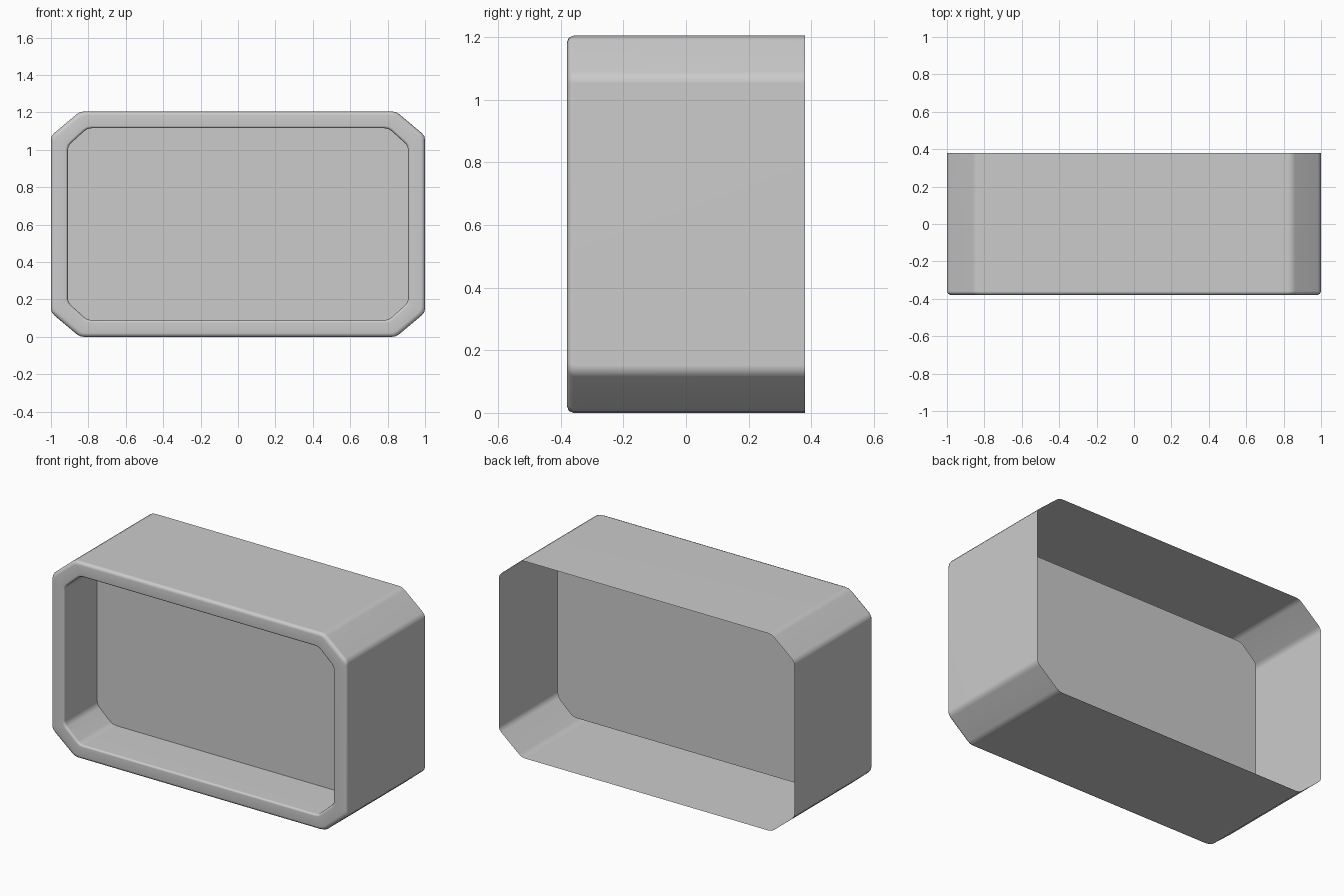
import bpy, bmesh, math
from mathutils import Vector

if "Cube" in bpy.data.objects:
    bpy.data.objects.remove(bpy.data.objects["Cube"])

MID_Z = 0.6025
R = 0.022  # softening of each octagon corner


def octagon(hx, hz, cx, cz):
    """Rectangle with cut corners, each corner softened; anticlockwise from the front."""
    base = [(hx, -hz + cz), (hx, hz - cz), (hx - cx, hz), (-hx + cx, hz),
            (-hx, hz - cz), (-hx, -hz + cz), (-hx + cx, -hz), (hx - cx, -hz)]
    base = [Vector(p) for p in base]
    pts = []
    for i, p in enumerate(base):
        a = p + (base[i - 1] - p).normalized() * R
        b = p + (base[(i + 1) % 8] - p).normalized() * R
        mid = a * 0.25 + p * 0.5 + b * 0.25
        pts += [a, mid, b]
    return pts


def outer(inset):
    return octagon(1 - inset, MID_Z - inset, 0.155 - 0.3 * inset, 0.13 - 0.3 * inset)


def inner(grow):
    return octagon(0.91 + grow, 0.513 + grow, 0.105 + 0.4 * grow, 0.095 + 0.4 * grow)


# Shell: open back, rounded front lip, recess
sections = [(0.38, outer(0)), (-0.36, outer(0)), (-0.374, outer(0.006)), (-0.38, outer(0.02)),
            (-0.38, inner(0.012)), (-0.376, inner(0.004)), (-0.368, inner(0)), (-0.06, inner(0))]

bm = bmesh.new()
rings = [[bm.verts.new((p.x, y, p.y + MID_Z)) for p in pts] for y, pts in sections]
for a, b in zip(rings, rings[1:]):
    n = len(a)
    for i in range(n):
        j = (i + 1) % n
        bm.faces.new((a[i], a[j], b[j], b[i]))
# Panel closing the recess
bm.faces.new(rings[-1])

mesh = bpy.data.meshes.new("housing")
bm.to_mesh(mesh)
bm.free()
housing = bpy.data.objects.new("housing", mesh)
bpy.context.collection.objects.link(housing)

grey = bpy.data.materials.new("light_grey")
grey.diffuse_color = (0.6, 0.6, 0.6, 1)
grey.use_nodes = True
grey.node_tree.nodes["Principled BSDF"].inputs["Base Color"].default_value = grey.diffuse_color
mesh.materials.append(grey)

# Smooth rounded edges, flat large faces
bpy.context.view_layer.objects.active = housing
housing.select_set(True)
bpy.ops.object.shade_smooth_by_angle(angle=math.radians(50))
mod = housing.modifiers.new("flat_faces", 'WEIGHTED_NORMAL')
mod.keep_sharp = True
